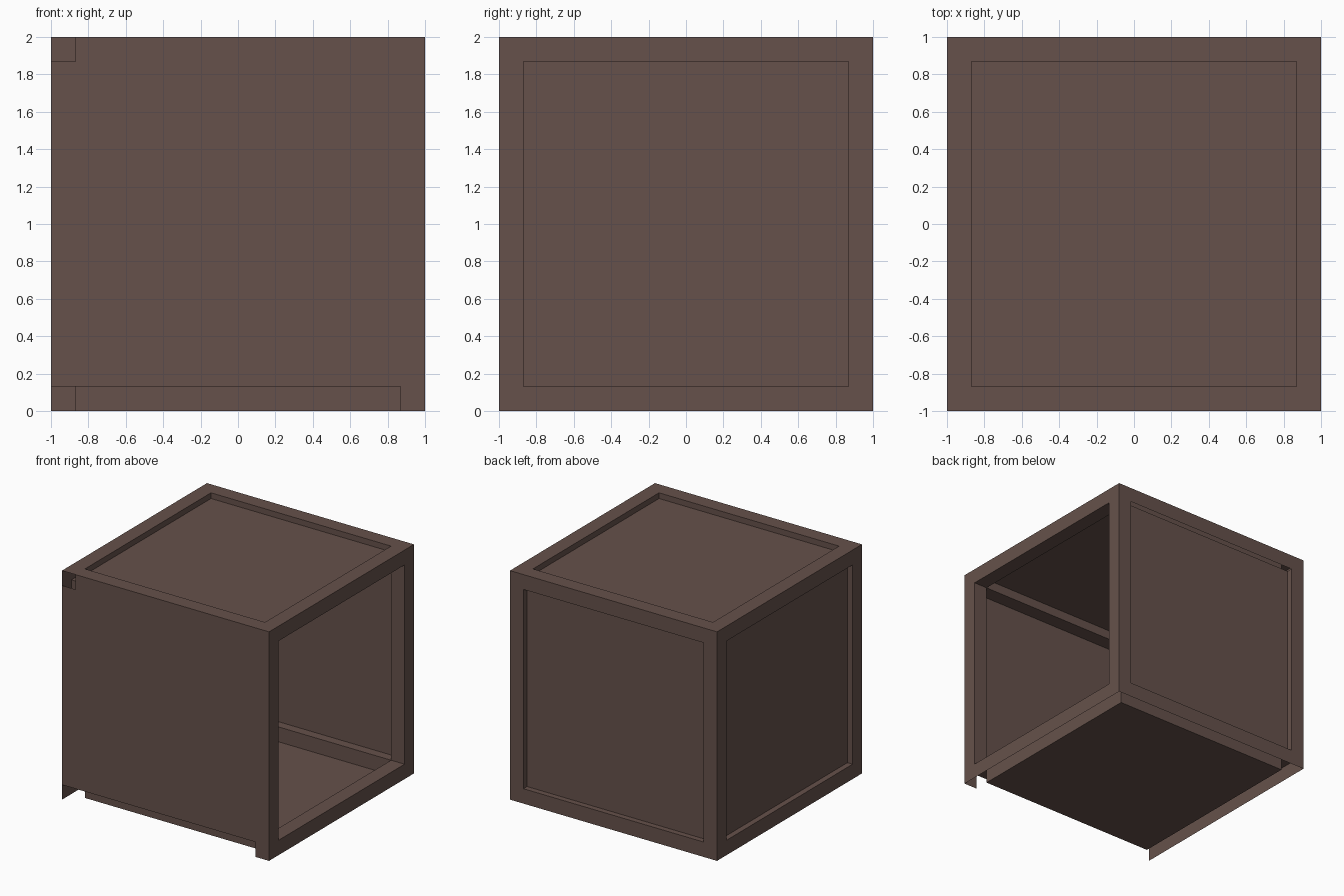
import bpy
import bmesh
from mathutils import Vector

OUT, INN, RECESS = 1.0, 0.87, 0.95
X, Y, Z = 0, 1, 2

if "Cube" in bpy.data.objects:
    bpy.data.objects.remove(bpy.data.objects["Cube"])

brown = bpy.data.materials.new("dark_brown")
brown.use_nodes = True
colour = (0.133, 0.083, 0.070, 1)
brown.diffuse_color = colour
brown.node_tree.nodes["Principled BSDF"].inputs["Base Color"].default_value = colour


def sheet(bm, axis, pos, spans, facing):
    """Add a rectangle at pos on axis; spans maps the other two axes to ranges."""
    (u, (u0, u1)), (v, (v0, v1)) = spans.items()
    verts = []
    for a, b in ((u0, v0), (u1, v0), (u1, v1), (u0, v1)):
        p = Vector((0, 0, 0))
        p[axis], p[u], p[v] = pos, a, b
        p.z += OUT
        verts.append(bm.verts.new(p))
    face = bm.faces.new(verts)
    face.normal_update()
    if face.normal[axis] * facing < 0:
        face.normal_flip()


def finish(bm, name):
    bmesh.ops.remove_doubles(bm, verts=bm.verts, dist=0.0005)
    mesh = bpy.data.meshes.new(name)
    bm.to_mesh(mesh)
    bm.free()
    mesh.materials.append(brown)
    bpy.context.collection.objects.link(bpy.data.objects.new(name, mesh))


def band(i):
    """Range of the low edge, the middle or the high edge of a side."""
    return {-1: (-OUT, -INN), 0: (-INN, INN), 1: (INN, OUT)}[i]


# Outer border of each side, open where the frame is missing
borders = {
    "front_frame": (Y, -1, {(-1, -1), (0, -1), (-1, 1)}),
    "back_frame": (Y, 1, set()),
    "left_frame": (X, 1, set()),
    "right_frame": (X, -1, set()),
    "top_frame": (Z, 1, set()),
}
for name, (axis, side, missing) in borders.items():
    u, v = [a for a in (X, Y, Z) if a != axis]
    bm = bmesh.new()
    for i in (-1, 0, 1):
        for j in (-1, 0, 1):
            if (i, j) != (0, 0) and (i, j) not in missing:
                sheet(bm, axis, side * OUT, {u: band(i), v: band(j)}, side)
    finish(bm, name)

# Inner walls of the twelve hollow bars, leaving the corners open
bm = bmesh.new()
for along in (X, Y, Z):
    b, c = [a for a in (X, Y, Z) if a != along]
    for sb in (-1, 1):
        for sc in (-1, 1):
            for wall, sw, other, so in ((b, sb, c, sc), (c, sc, b, sb)):
                if along == X and wall == Z and sw > 0 and so > 0:
                    continue  # the upper back bar has an open underside
                sheet(bm, wall, sw * INN, {along: band(0), other: band(so)}, -sw)
finish(bm, "bar_inner_walls")

# Panels: flush at the front and floor, recessed elsewhere, one side open
panels = {
    "front_panel": (Y, -OUT),
    "floor_panel": (Z, -OUT),
    "back_panel": (Y, RECESS),
    "right_panel": (X, -RECESS),
    "top_panel": (Z, RECESS),
}
for name, (axis, pos) in panels.items():
    u, v = [a for a in (X, Y, Z) if a != axis]
    bm = bmesh.new()
    sheet(bm, axis, pos, {u: band(0), v: band(0)}, pos)
    finish(bm, name)
